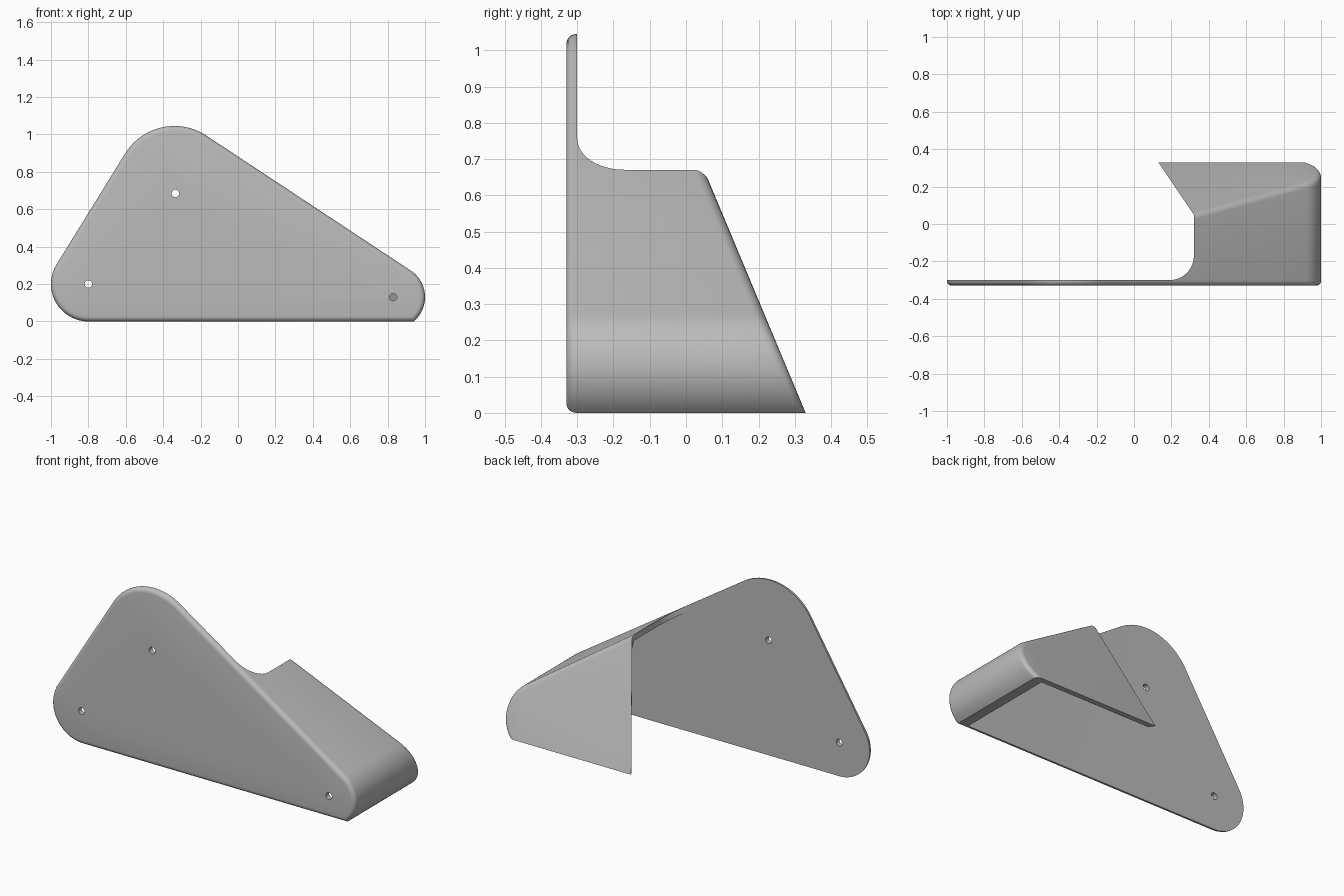
import bpy, bmesh
from math import radians, sin, cos, asin, degrees

cube = bpy.data.objects.get("Cube")
if cube:
    bpy.data.objects.remove(cube)

FRONT, SHEET = -0.33, 0.03
INNER = FRONT + SHEET
SLOPE = 0.418          # lean of the rear panel


def rear(z, offset=0.0):
    return 0.33 - offset - SLOPE * z


def arc(cx, cz, r, start, end, n=20):
    angles = [radians(start + (end - start) * i / n) for i in range(n + 1)]
    return [(cx + r * cos(a), cz + r * sin(a)) for a in angles]


def solid(name, bottom, top):
    """Closed prism between two matching rings of points."""
    bm = bmesh.new()
    a = [bm.verts.new(p) for p in bottom]
    b = [bm.verts.new(p) for p in top]
    bm.faces.new(a)
    bm.faces.new(b)
    for i in range(len(a)):
        j = (i + 1) % len(a)
        bm.faces.new((a[i], a[j], b[j], b[i]))
    bmesh.ops.recalc_face_normals(bm, faces=bm.faces)
    # Round the folded outer edges of the bracket
    if name == "bracket":
        rings = [set(a), set(b)]
        edges = [e for e in bm.edges
                 if set(e.verts) <= rings[0]
                 or (set(e.verts) <= rings[1] and max(v.co.z for v in e.verts) > 0.001)]
        bmesh.ops.bevel(bm, geom=edges, offset=0.027, segments=5, profile=0.5,
                        affect='EDGES', clamp_overlap=True)
    mesh = bpy.data.meshes.new(name)
    bm.to_mesh(mesh)
    bm.free()
    obj = bpy.data.objects.new(name, mesh)
    bpy.context.collection.objects.link(obj)
    return obj


def prism(name, profile, y0, y1):
    return solid(name, [(x, y0, z) for x, z in profile],
                 [(x, y1(z), z) for x, z in profile])


# Outer rounded triangle, swept back to the leaning rear plane
HYP = 56.6             # direction the long sloping edge faces
low = -degrees(asin(0.13 / 0.17))
outline = (arc(0.83, 0.13, 0.17, low, HYP) + arc(-0.34, 0.735, 0.31, HYP, 150)
           + arc(-0.8, 0.2, 0.2, 150, 270))
bracket = prism("bracket", outline, FRONT, rear)

# Everything behind the front plate and left of the flange is cut away
fillet = [(x, y) for x, y in arc(0.19, -0.17, 0.13, 270, 360, 12)]
plan = [(-2, INNER)] + fillet + [(0.32, 0.05), (0.13, 0.33), (0.062, 0.43), (-2, 0.43)]
side_cut = solid("side_cutter", [(x, y, -1) for x, y in plan],
                 [(x, y, 2) for x, y in plan])

# Hollow inside the folded flange, open underneath
end = arc(0.83, 0.13, 0.17 - SHEET, -75, HYP)
roof = arc(-0.34, 0.735, 0.31 - SHEET, HYP, HYP, 1)[0]
hollow = [(0.0, -0.1), (end[0][0], -0.1)] + end + [roof, (roof[0], 0.5)]
hollow_cut = prism("hollow_cutter", hollow, INNER, lambda z: rear(z, SHEET * 1.08))

# Screw holes through the front plate
holes = [prism("hole_cutter", arc(x, z, 0.02, 0, 345, 23), -0.5, lambda z: -0.25)
         for x, z in ((-0.8, 0.2), (-0.335, 0.685), (0.83, 0.13))]

bpy.ops.object.select_all(action='DESELECT')
bpy.context.view_layer.objects.active = bracket
bracket.select_set(True)
for cutter in [side_cut, hollow_cut] + holes:
    cutter.hide_render = True
    mod = bracket.modifiers.new("cut", 'BOOLEAN')
    mod.operation = 'DIFFERENCE'
    mod.solver = 'EXACT'
    mod.object = cutter
    bpy.ops.object.modifier_apply(modifier=mod.name)
    bpy.data.objects.remove(cutter)

bpy.ops.object.shade_smooth_by_angle(angle=radians(30))

# Single plain grey finish
grey = bpy.data.materials.new("plain_grey")
grey.use_nodes = True
colour = (0.5, 0.5, 0.5, 1)
grey.diffuse_color = colour
grey.node_tree.nodes["Principled BSDF"].inputs["Base Color"].default_value = colour
bracket.data.materials.clear()
bracket.data.materials.append(grey)
